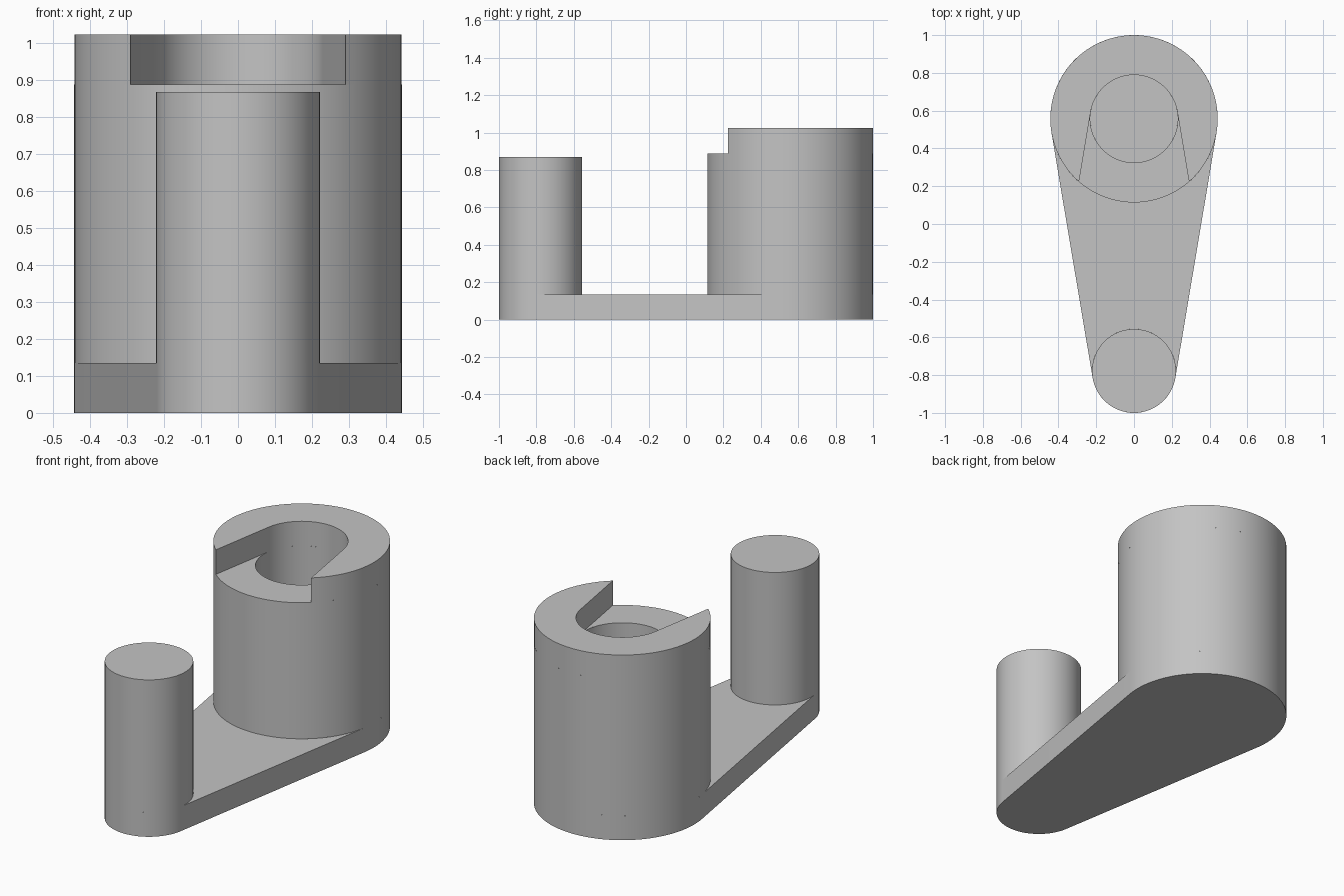
import bpy, bmesh, math

if "Cube" in bpy.data.objects:
    bpy.data.objects.remove(bpy.data.objects["Cube"])

BOSS_Y, BOSS_R, BOSS_H = 0.557, 0.443, 1.024
PIN_Y, PIN_R, PIN_H = -0.778, 0.222, 0.868
PLATE_H, STEP_H, HOLE_R = 0.135, 0.888, 0.232
PI = math.pi
TILT = math.asin((BOSS_R - PIN_R) / (BOSS_Y - PIN_Y))   # slope of the plate flanks
NOTCH = TILT - math.acos(HOLE_R / BOSS_R)               # where the notch meets the outside

grey = bpy.data.materials.new("light grey")
grey.diffuse_color = (0.55, 0.55, 0.55, 1)
grey.use_nodes = True
grey.node_tree.nodes["Principled BSDF"].inputs["Base Color"].default_value = grey.diffuse_color


def arc(cy, r, a0, a1, n=64):
    return [(r * math.cos(a0 + (a1 - a0) * i / n), cy + r * math.sin(a0 + (a1 - a0) * i / n))
            for i in range(n + 1)]


def circle(cy, r):
    return arc(cy, r, 0, 2 * PI, 96)[:-1]


def cap(bm, pts, z, down=False):
    f = bm.faces.new([bm.verts.new((x, y, z)) for x, y in pts])
    if down:
        f.normal_flip()


def wall(bm, pts, z0, z1, closed=True):
    lo = [bm.verts.new((x, y, z0)) for x, y in pts]
    hi = [bm.verts.new((x, y, z1)) for x, y in pts]
    for i in range(len(pts) if closed else len(pts) - 1):
        j = (i + 1) % len(pts)
        bm.faces.new((lo[i], lo[j], hi[j], hi[i]))


def finish(bm, name):
    bmesh.ops.remove_doubles(bm, verts=bm.verts, dist=1e-5)
    me = bpy.data.meshes.new(name)
    bm.to_mesh(me)
    bm.free()
    me.materials.append(grey)
    ob = bpy.data.objects.new(name, me)
    bpy.context.collection.objects.link(ob)
    bpy.ops.object.select_all(action='DESELECT')
    ob.select_set(True)
    bpy.context.view_layer.objects.active = ob
    bpy.ops.object.shade_smooth_by_angle(angle=math.radians(30))


# Tapered base plate: two arcs joined by tangent flanks
bm = bmesh.new()
outline = arc(BOSS_Y, BOSS_R, -TILT, PI + TILT) + arc(PIN_Y, PIN_R, PI + TILT, 2 * PI - TILT)
wall(bm, outline, 0, PLATE_H)
cap(bm, outline, 0, down=True)
# web between the two posts
web = arc(BOSS_Y, BOSS_R, -TILT, -PI + TILT) + arc(PIN_Y, PIN_R, PI + TILT, -TILT)
cap(bm, web, PLATE_H)
bm.faces.ensure_lookup_table()
bm.normal_update()
if bm.faces[-1].normal.z < 0:
    bm.faces[-1].normal_flip()
finish(bm, "base_plate")

# Solid pin
bm = bmesh.new()
wall(bm, circle(PIN_Y, PIN_R), PLATE_H, PIN_H)
cap(bm, circle(PIN_Y, PIN_R), PIN_H)
finish(bm, "pin")

# Hollow boss with a flared notch in its rim
bm = bmesh.new()
wall(bm, circle(BOSS_Y, BOSS_R), PLATE_H, STEP_H)
wall(bm, circle(BOSS_Y, HOLE_R)[::-1], PLATE_H, STEP_H)
cap(bm, circle(BOSS_Y, HOLE_R), PLATE_H)
rim = arc(BOSS_Y, BOSS_R, NOTCH, PI - NOTCH) + arc(BOSS_Y, HOLE_R, PI - TILT, TILT)
wall(bm, rim, STEP_H, BOSS_H)
cap(bm, rim, BOSS_H)
step = arc(BOSS_Y, BOSS_R, PI - NOTCH, 2 * PI + NOTCH) + arc(BOSS_Y, HOLE_R, TILT, -PI - TILT)
cap(bm, step, STEP_H)
finish(bm, "notched_boss")
